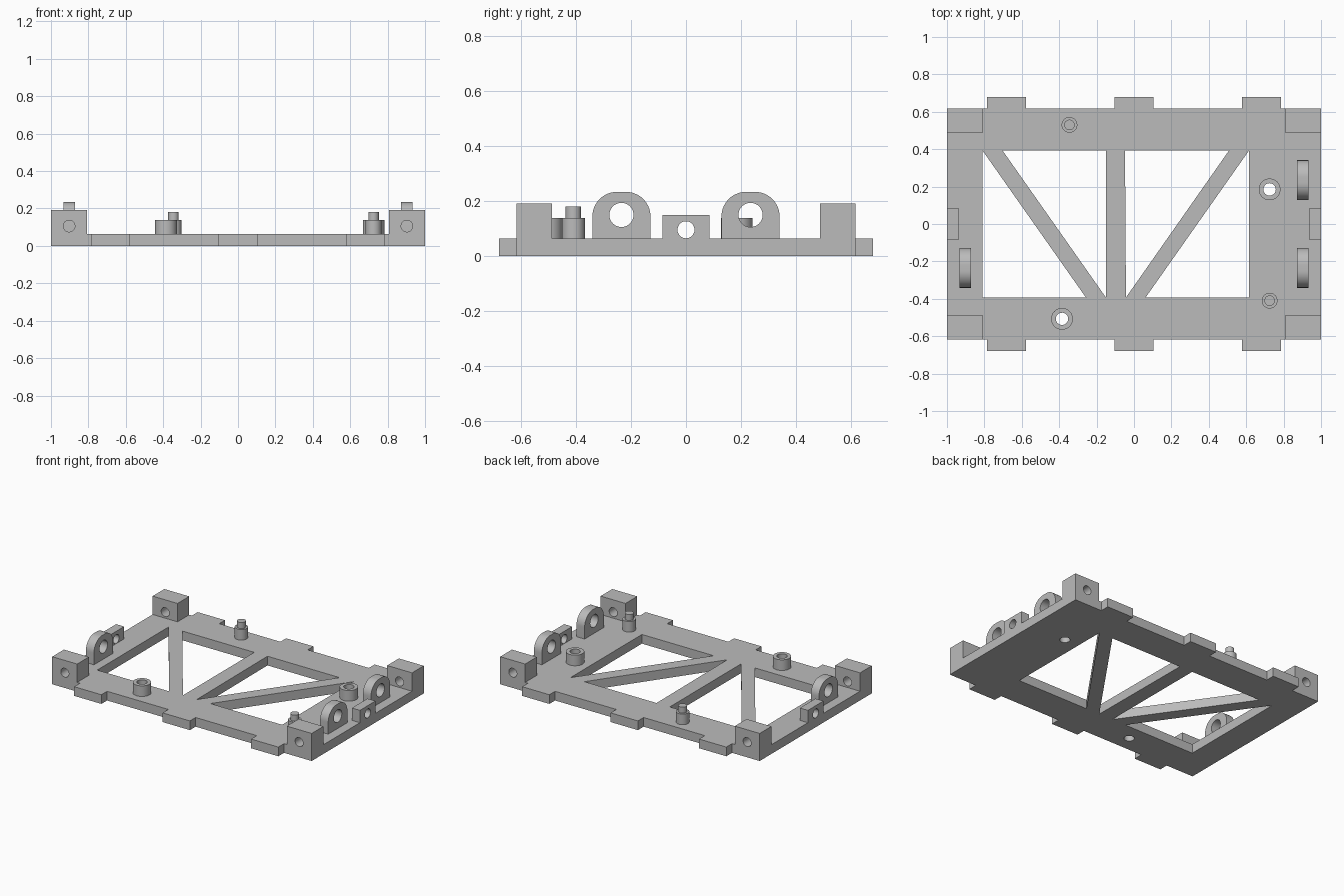
import bpy
import bmesh
from math import cos, sin, pi, radians
from mathutils import Vector

if "Cube" in bpy.data.objects:
    bpy.data.objects.remove(bpy.data.objects["Cube"])

GREY = (0.5, 0.5, 0.5, 1)
grey = bpy.data.materials.new("plain grey")
grey.use_nodes = True
grey.diffuse_color = GREY
grey.node_tree.nodes["Principled BSDF"].inputs["Base Color"].default_value = GREY


def arc(u, v, r, start=0, end=360, steps=40):
    return [(u + r * cos(radians(start + (end - start) * i / steps)),
             v + r * sin(radians(start + (end - start) * i / steps)))
            for i in range(steps + 1)]


def circle(u, v, r):
    return arc(u, v, r)[:-1]


def rect(u0, u1, v0, v1):
    return [(u0, v0), (u1, v0), (u1, v1), (u0, v1)]


def solid(name, loops, axis, lo, hi):
    """Extrude an outline with holes along an axis, from lo to hi."""
    curve = bpy.data.curves.new(name, "CURVE")
    curve.dimensions = "2D"
    curve.fill_mode = "BOTH"
    curve.extrude = (hi - lo) / 2
    for loop in loops:
        spline = curve.splines.new("POLY")
        spline.points.add(len(loop) - 1)
        for point, (u, v) in zip(spline.points, loop):
            point.co = (u, v, 0, 1)
        spline.use_cyclic_u = True
    helper = bpy.data.objects.new(name + " outline", curve)
    bpy.context.collection.objects.link(helper)
    graph = bpy.context.evaluated_depsgraph_get()
    mesh = bpy.data.meshes.new_from_object(helper.evaluated_get(graph))
    bpy.data.objects.remove(helper)

    bm = bmesh.new()
    bm.from_mesh(mesh)
    mid = (lo + hi) / 2
    for vert in bm.verts:
        u, v, w = vert.co
        w += mid
        vert.co = Vector({"x": (w, u, v), "y": (u, w, v), "z": (u, v, w)}[axis])
    bmesh.ops.remove_doubles(bm, verts=bm.verts, dist=0.0001)
    bmesh.ops.recalc_face_normals(bm, faces=bm.faces)
    bm.to_mesh(mesh)
    bm.free()
    mesh.materials.clear()
    mesh.materials.append(grey)
    mesh.shade_smooth()
    mesh.set_sharp_from_angle(angle=radians(30))
    obj = bpy.data.objects.new(name, mesh)
    bpy.context.collection.objects.link(obj)
    return obj


# Base plate: tabbed outline, truss openings and socket holes
DECK = 0.064
EDGE, TAB = 0.617, 0.68
front_edge = [(-1, -EDGE)]
for x in (-0.682, 0, 0.682):
    front_edge += [(x - 0.105, -EDGE), (x - 0.105, -TAB),
                   (x + 0.105, -TAB), (x + 0.105, -EDGE)]
front_edge.append((1, -EDGE))
outline = front_edge + [(x, -y) for x, y in reversed(front_edge)]

OPEN = 0.393
openings = [
    [(-0.81, OPEN), (-0.81, -OPEN), (-0.257, -OPEN)],
    [(-0.703, OPEN), (-0.15, OPEN), (-0.15, -OPEN)],
    [(-0.048, OPEN), (0.508, OPEN), (-0.043, -OPEN)],
    [(0.615, OPEN), (0.615, -OPEN), (0.062, -OPEN)],
]
sockets = [(-0.385, -0.507), (0.725, 0.185)]
holes = [circle(x, y, 0.033) for x, y in sockets]
solid("base_plate", [outline] + openings + holes, "z", 0, DECK)

# Hollow sockets and stepped locating pins
for i, (x, y) in enumerate(sockets):
    solid(f"socket_{i + 1}", [circle(x, y, 0.058), holes[i]], "z", DECK, 0.138)
for i, (x, y) in enumerate([(-0.345, 0.53), (0.725, -0.41)]):
    solid(f"pin_base_{i + 1}", [circle(x, y, 0.042)], "z", DECK, 0.138)
    solid(f"pin_tip_{i + 1}", [circle(x, y, 0.028)], "z", 0.138, 0.18)

# Drilled corner blocks
for side, sx in (("left", 1), ("right", -1)):
    xs = sorted((sx * 0.808, sx))
    shape = [rect(*xs, DECK, 0.192), circle(sx * 0.903, 0.106, 0.031)]
    solid(f"front_{side}_block", shape, "y", -EDGE, -0.488)
    solid(f"back_{side}_block", shape, "y", 0.488, EDGE)

    # Small drilled block at the middle of each side
    xs = sorted((sx * 0.938, sx))
    solid(f"{side}_middle_block",
          [rect(-0.086, 0.086, DECK, 0.15), circle(0, 0.096, 0.031)], "x", *xs)


# Rounded lugs with an eye
def lug(name, x, y):
    half, r, top = 0.106, 0.09, 0.234
    shape = [(y - half, DECK), (y + half, DECK)]
    shape += arc(y + half - r, top - r, r, 0, 90, 14)
    shape += arc(y - half + r, top - r, r, 90, 180, 14)
    solid(name, [shape, circle(y, 0.15, 0.044)], "x", x - 0.031, x + 0.031)


lug("front_left_lug", 0.903, -0.235)
lug("back_left_lug", 0.903, 0.235)
lug("front_right_lug", -0.903, -0.235)
